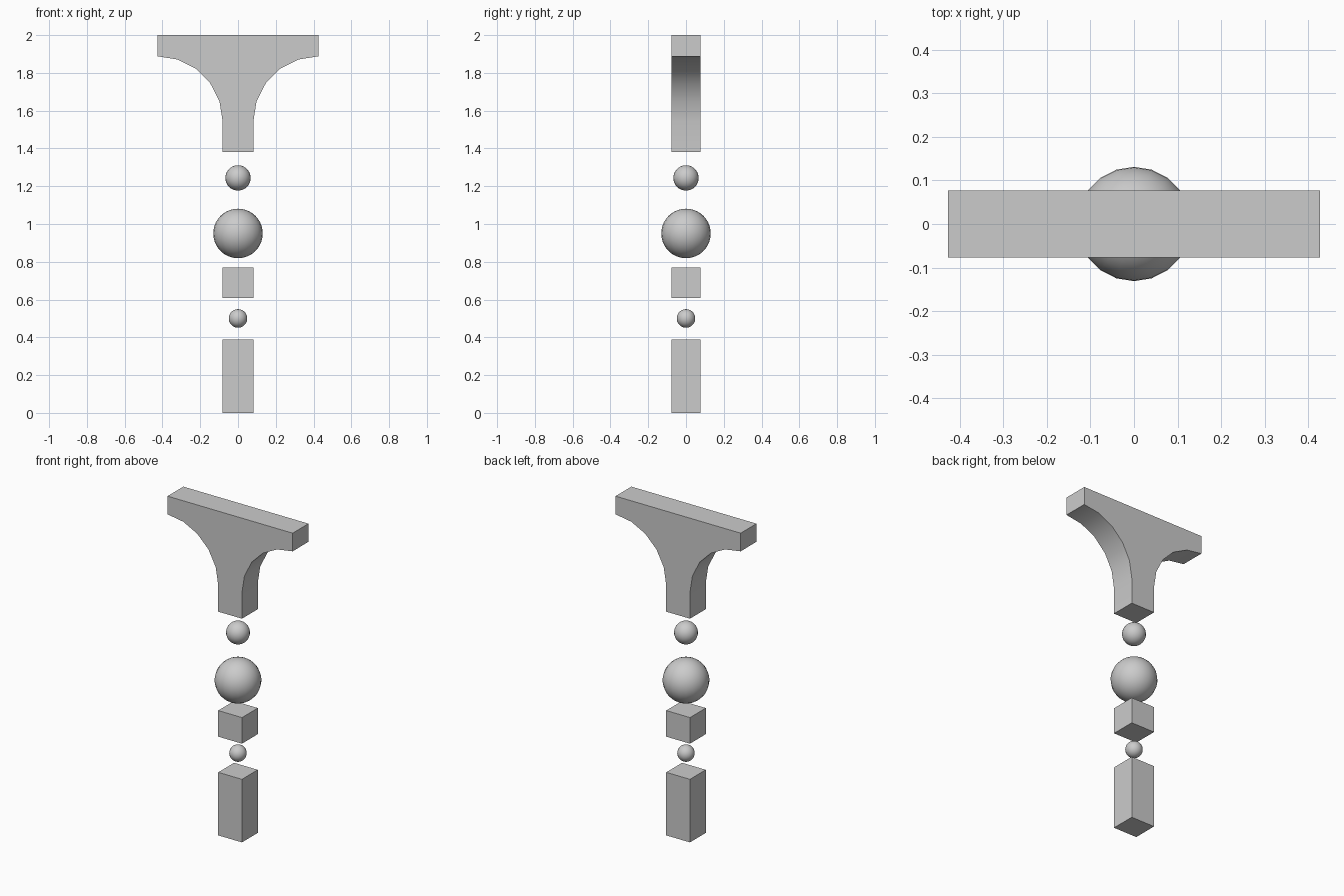
import bpy, bmesh, math

cube = bpy.data.objects.get("Cube")
if cube:
    bpy.data.objects.remove(cube, do_unlink=True)

grey = bpy.data.materials.new("plain grey")
grey.use_nodes = True
colour = (0.6, 0.6, 0.6, 1)
grey.diffuse_color = colour
grey.node_tree.nodes["Principled BSDF"].inputs["Base Color"].default_value = colour

HALF_WIDTH = 0.081
HALF_DEPTH = 0.077


def prism(name, outline):
    """Extrude a front outline of (x, z) points through the depth."""
    bm = bmesh.new()
    face = bm.faces.new([bm.verts.new((x, -HALF_DEPTH, z)) for x, z in outline])
    ext = bmesh.ops.extrude_face_region(bm, geom=[face])
    moved = [v for v in ext["geom"] if isinstance(v, bmesh.types.BMVert)]
    bmesh.ops.translate(bm, verts=moved, vec=(0, 2 * HALF_DEPTH, 0))
    bmesh.ops.recalc_face_normals(bm, faces=bm.faces)
    mesh = bpy.data.meshes.new(name)
    bm.to_mesh(mesh)
    bm.free()
    obj = bpy.data.objects.new(name, mesh)
    bpy.context.collection.objects.link(obj)
    mesh.materials.append(grey)
    bpy.context.view_layer.objects.active = obj
    bpy.ops.object.select_all(action="DESELECT")
    obj.select_set(True)
    bpy.ops.object.shade_smooth_by_angle(angle=math.radians(30))


def block(name, low, high):
    w = HALF_WIDTH
    prism(name, [(-w, low), (w, low), (w, high), (-w, high)])


def ball(name, radius, height):
    bpy.ops.mesh.primitive_uv_sphere_add(
        segments=20, ring_count=20, radius=radius, location=(0, 0, height))
    obj = bpy.context.object
    obj.name = name
    obj.data.materials.append(grey)
    bpy.ops.object.shade_smooth()


# Stacked blocks and balls
block("lower_post", 0, 0.389)
ball("lower_ball", 0.049, 0.5)
block("middle_block", 0.609, 0.77)
ball("large_ball", 0.131, 0.95)
ball("upper_ball", 0.067, 1.244)

# Flared bracket: straight stem, quarter-round flare, flat top bar
TIP, ARC_Z, STEPS = 0.427, 1.542, 5
radius = TIP - HALF_WIDTH
right = [(HALF_WIDTH, 1.38)]
for i in range(STEPS + 1):
    a = math.pi / 2 * i / STEPS
    right.append((TIP - radius * math.cos(a), ARC_Z + radius * math.sin(a)))
right.append((TIP, 2))
prism("flared_bracket", right + [(-x, z) for x, z in reversed(right)])
